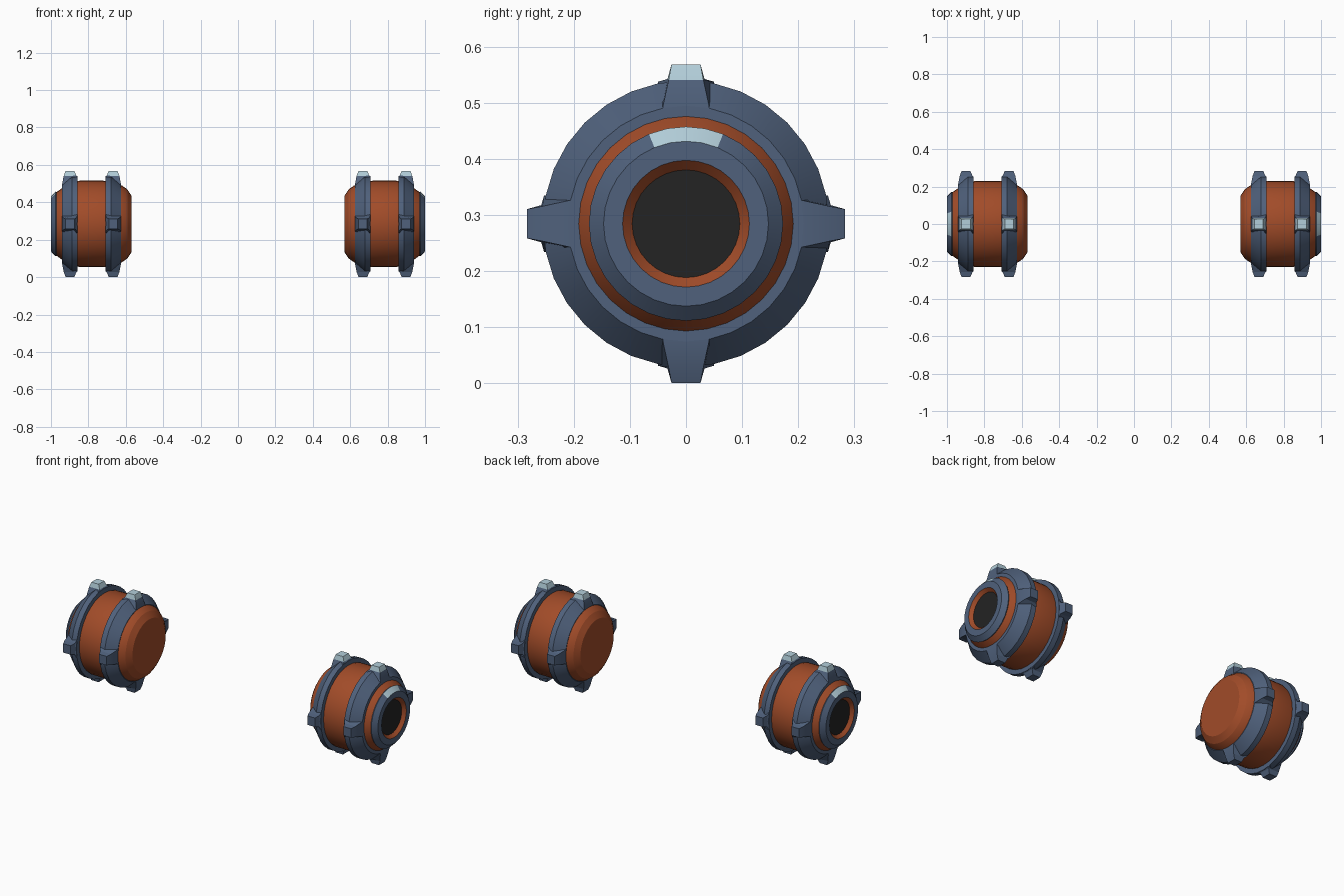
import bpy, bmesh, math
from mathutils import Vector, Matrix

if "Cube" in bpy.data.objects:
    bpy.data.objects.remove(bpy.data.objects["Cube"])

ZC = 0.2845      # height of the barrel axis
MID = 0.783      # middle of each barrel along x
SEG = 32


def mat(name, rgb):
    m = bpy.data.materials.new(name)
    m.diffuse_color = (*rgb, 1)
    m.use_nodes = True
    m.node_tree.nodes["Principled BSDF"].inputs["Base Color"].default_value = m.diffuse_color
    return m


ORANGE = mat("rust_orange", (0.36, 0.072, 0.022))
BLUE = mat("slate_blue", (0.079, 0.119, 0.2))
PALE = mat("pale_blue", (0.45, 0.62, 0.70))
BLACK = mat("black", (0.017, 0.017, 0.017))


def finish(bm, name, mats, side, angle=25):
    # place the part on the right barrel or mirror it to the left one
    bmesh.ops.transform(bm, matrix=Matrix.Translation((0, 0, ZC)), verts=bm.verts)
    bmesh.ops.scale(bm, vec=(side, 1, 1), verts=bm.verts)
    bmesh.ops.recalc_face_normals(bm, faces=bm.faces)
    me = bpy.data.meshes.new(name)
    bm.to_mesh(me)
    bm.free()
    for m in mats:
        me.materials.append(m)
    me.shade_smooth()
    me.set_sharp_from_angle(angle=math.radians(angle))
    ob = bpy.data.objects.new(name, me)
    bpy.context.collection.objects.link(ob)
    return ob


def lathe(profile, closed=False, slots=None):
    # revolve (x, radius) points around the x axis; slots = material per segment
    bm = bmesh.new()
    rows = []
    for x, r in profile:
        rows.append([bm.verts.new((x, r * math.sin(2 * math.pi * i / SEG),
                                   r * math.cos(2 * math.pi * i / SEG))) for i in range(SEG)])
    n = len(rows)
    for k in range(n if closed else n - 1):
        a, b = rows[k], rows[(k + 1) % n]
        for i in range(SEG):
            j = (i + 1) % SEG
            f = bm.faces.new((a[i], a[j], b[j], b[i]))
            f.material_index = slots[k] if slots else 0
    if not closed:
        for row, k in ((rows[0], 0), (rows[-1], -1)):
            bm.faces.new(row).material_index = slots[k] if slots else 0
    return bm


def flip(x, end):
    # mirror a coordinate about the barrel middle for the inner end
    return x if end > 0 else 2 * MID - x


def knob(end, turn, pale, bm):
    # three stacked quads: base on the ring, shoulder, tip: (x0, r0, t0, x1, r1, t1)
    levels = [(0.858, 0.20, 0.05, 0.941, 0.19, 0.042),
              (0.858, 0.253, 0.05, 0.941, 0.21, 0.041),
              (0.864, 0.258, 0.033, 0.932, 0.256, 0.031),
              (0.875, 0.2835, 0.026, 0.922, 0.2835, 0.026)]
    rot = Matrix.Rotation(turn, 3, 'X')
    rows = []
    for x0, r0, t0, x1, r1, t1 in levels:
        pts = [(x0, -t0, r0), (x0, t0, r0), (x1, t1, r1), (x1, -t1, r1)]
        rows.append([bm.verts.new(rot @ Vector((flip(x, end), t, r))) for x, t, r in pts])
    for k in range(3):
        for i in range(4):
            j = (i + 1) % 4
            f = bm.faces.new((rows[k][i], rows[k][j], rows[k + 1][j], rows[k + 1][i]))
            f.material_index = 1 if pale and k == 2 else 0
    bm.faces.new(rows[0])
    bm.faces.new(rows[-1]).material_index = 1 if pale else 0


for side, label in ((1, "right"), (-1, "left")):
    # bulging body, closed at the inner end
    body = [(0.57, 0.152), (0.592, 0.185), (0.62, 0.205), (0.68, 0.225), (0.72, 0.231),
            (0.846, 0.231), (0.88, 0.222), (0.94, 0.192), (0.977, 0.165)]
    finish(lathe(body), f"{label}_barrel_body", [ORANGE], side, 20)

    # outer end cap with orange lip and dark recess
    cap = [(0.95, 0.16), (0.976, 0.173), (1.0, 0.147), (1.0, 0.113), (0.982, 0.096)]
    bm = lathe(cap, slots=[0, 0, 0, 1, 2])
    bm.faces.ensure_lookup_table()
    bm.faces[-1].material_index = 2
    bm.faces[-2].material_index = 0
    for f in bm.faces:      # pale glint panel on the top of the cap bevel
        c = f.calc_center_median()
        if 0.98 < c.x < 0.995 and c.z > 0.14 and abs(math.atan2(c.y, c.z)) < math.radians(22.5):
            if math.hypot(c.y, c.z) > 0.15:
                f.material_index = 3
    # open the back so the recess floor is the only closing disc
    bmesh.ops.delete(bm, geom=[bm.faces[len(bm.faces) - 2]], context='FACES_ONLY')
    # cap back is buried in the body; trim the body's end disc behind the recess
    finish(bm, f"{label}_end_cap", [BLUE, ORANGE, BLACK, PALE], side)

    # two hoops with four knobs each
    for end, where in ((1, "outer"), (-1, "inner")):
        hoop = [(0.857, 0.20), (0.857, 0.255), (0.888, 0.255), (0.941, 0.21), (0.941, 0.185)]
        finish(lathe([(flip(x, end), r) for x, r in hoop], closed=True),
               f"{label}_{where}_hoop", [BLUE], side)
        bm = bmesh.new()
        for q in range(4):
            knob(end, q * math.pi / 2, q == 0, bm)
        finish(bm, f"{label}_{where}_knobs", [BLUE, PALE], side, 15)
